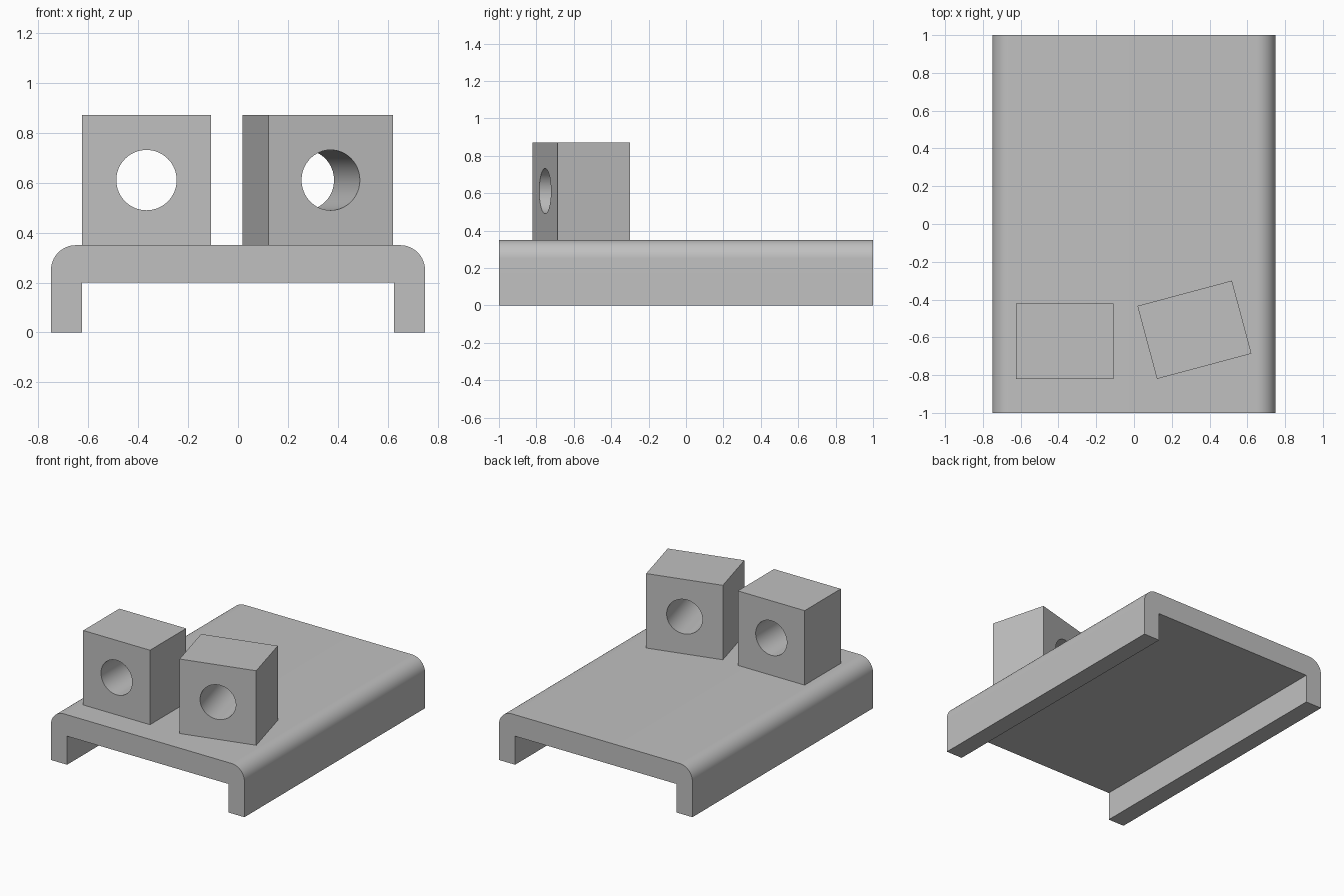
import bpy
import bmesh
import math
from mathutils import Matrix, Vector

cube = bpy.data.objects.get("Cube")
if cube:
    bpy.data.objects.remove(cube, do_unlink=True)

# One plain grey for everything
grey = bpy.data.materials.new("plain grey")
grey.use_nodes = True
color = (0.53, 0.53, 0.53, 1)
grey.diffuse_color = color
grey.node_tree.nodes["Principled BSDF"].inputs["Base Color"].default_value = color


def make_object(name, bm):
    bmesh.ops.recalc_face_normals(bm, faces=bm.faces[:])
    mesh = bpy.data.meshes.new(name)
    bm.to_mesh(mesh)
    bm.free()
    mesh.materials.append(grey)
    obj = bpy.data.objects.new(name, mesh)
    bpy.context.collection.objects.link(obj)
    return obj


def select_only(obj):
    bpy.ops.object.select_all(action="DESELECT")
    obj.select_set(True)
    bpy.context.view_layer.objects.active = obj


def smooth(obj):
    select_only(obj)
    bpy.ops.object.shade_smooth_by_angle(angle=math.radians(30))


# Base: a channel with rounded upper edges, extruded front to back
HALF_W, HALF_L, TOP, INNER_TOP, WALL, RADIUS = 0.75, 1.0, 0.35, 0.2, 0.125, 0.1
STEPS = 16
right_half = [(HALF_W - WALL, INNER_TOP), (HALF_W - WALL, 0), (HALF_W, 0)]
for i in range(STEPS + 1):
    a = math.pi / 2 * i / STEPS
    right_half.append((HALF_W - RADIUS + RADIUS * math.cos(a),
                       TOP - RADIUS + RADIUS * math.sin(a)))
profile = right_half + [(-x, z) for x, z in reversed(right_half)]

bm = bmesh.new()
end = bm.faces.new([bm.verts.new((x, -HALF_L, z)) for x, z in profile])
side = bmesh.ops.extrude_face_region(bm, geom=[end], use_keep_orig=True)
moved = [g for g in side["geom"] if isinstance(g, bmesh.types.BMVert)]
bmesh.ops.translate(bm, verts=moved, vec=(0, 2 * HALF_L, 0))
smooth(make_object("channel_base", bm))


# Blocks: boxes with a round hole running front to back
BLOCK = Vector((0.518, 0.4, 0.522))
HOLE_RADIUS = 0.121


def bored_block(name, x, y, angle):
    place = (Matrix.Translation((x, y, TOP + BLOCK.z / 2))
             @ Matrix.Rotation(math.radians(angle), 4, "Z"))
    box = bmesh.new()
    bmesh.ops.create_cube(box, size=1, matrix=place @ Matrix.Diagonal(BLOCK).to_4x4())
    block = make_object(name, box)

    drill = bmesh.new()
    bmesh.ops.create_cone(drill, cap_ends=True, segments=64, depth=1,
                          radius1=HOLE_RADIUS, radius2=HOLE_RADIUS,
                          matrix=place @ Matrix.Rotation(math.pi / 2, 4, "X"))
    cutter = make_object(name + "_cutter", drill)
    cutter.hide_render = True

    cut = block.modifiers.new("hole", "BOOLEAN")
    cut.operation = "DIFFERENCE"
    cut.solver = "EXACT"
    cut.object = cutter
    select_only(block)
    bpy.ops.object.modifier_apply(modifier=cut.name)
    bpy.data.objects.remove(cutter, do_unlink=True)
    smooth(block)


bored_block("straight_block", -0.367, -0.62, 0)
bored_block("turned_block", 0.32, -0.56, 15)
